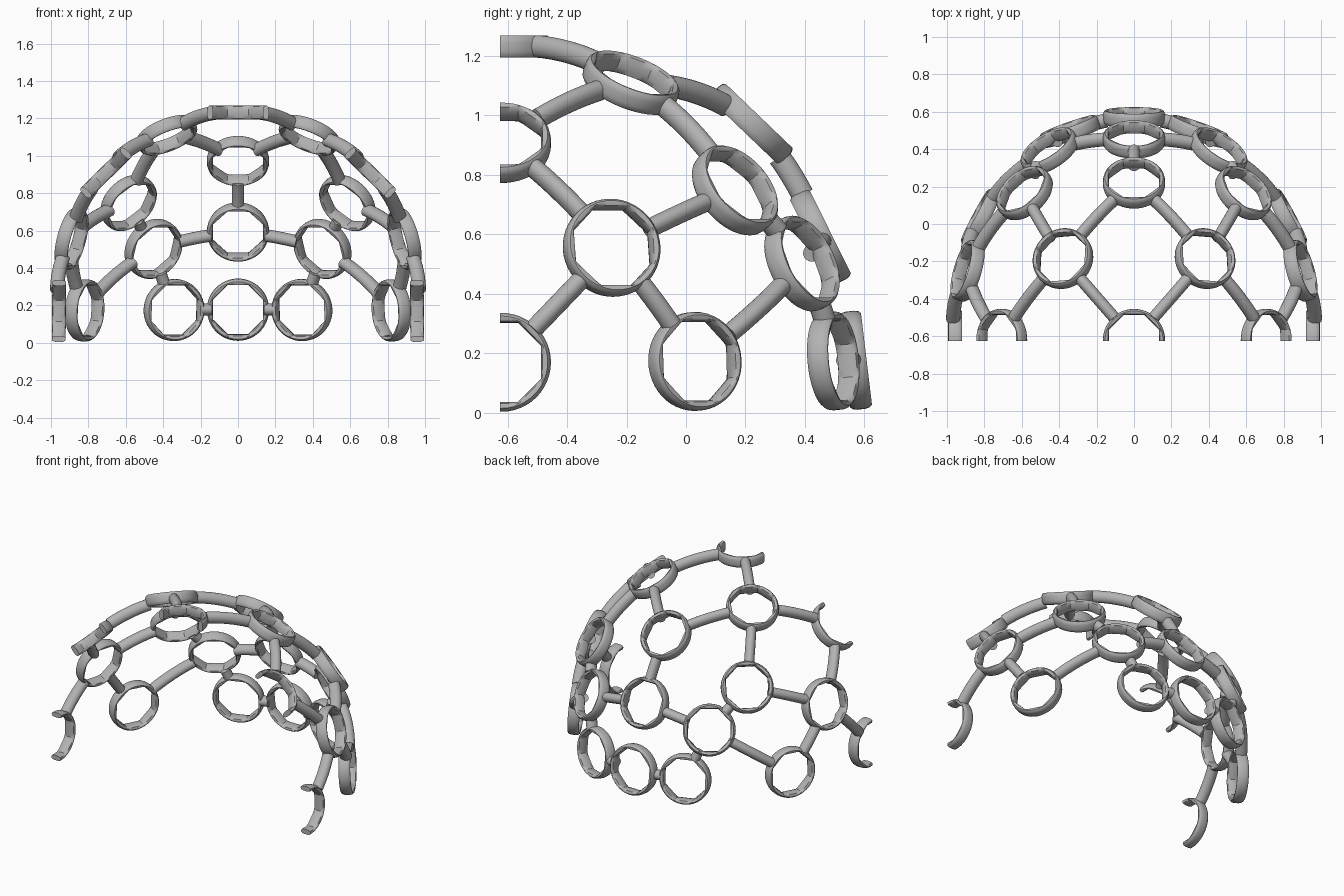
import bpy, bmesh, math
from mathutils import Vector

old = bpy.data.objects.get("Cube")
if old:
    bpy.data.objects.remove(old, do_unlink=True)

CUT_Y = -0.625           # flat front plane that slices the open edge
SEGMENTS, SIDES = 48, 8  # round outside, octagonal hole
HALF_WIDTH, HALF_DEPTH = 0.032, 0.038  # strut oval, deeper across the shell

grey = bpy.data.materials.new("plain_grey")
grey.use_nodes = True
grey.diffuse_color = (0.45, 0.45, 0.45, 1)
grey.node_tree.nodes["Principled BSDF"].inputs["Base Color"].default_value = grey.diffuse_color

# Ring centres and facing directions; those with x > 0 are mirrored
RINGS = {
    "back_base": ((0, 0.57, 0.177), (0, 1, 0.12)),
    "back_middle": ((0, 0.452, 0.592), (0, 0.89, 0.44)),
    "back_upper": ((0, 0.22, 0.972), (0, 0.69, 0.72)),
    "crown": ((0, -0.62, 1.231), (0, 0, 1)),
    "rear_base": ((0.342, 0.495, 0.175), (0.33, 0.93, 0.09)),
    "rear_lower": ((0.452, 0.39, 0.502), (0.5, 0.77, 0.39)),
    "rear_upper": ((0.585, 0.165, 0.748), (0.55, 0.62, 0.55)),
    "shoulder": ((0.38, -0.185, 1.11), (0.35, 0.34, 0.87)),
    "side_base": ((0.82, 0.03, 0.173), (0.88, 0.47, 0.06)),
    "side_middle": ((0.89, -0.25, 0.555), (0.93, 0.27, 0.25)),
    "front_upper": ((0.707, -0.62, 0.908), (0.7, 0, 0.71)),
    "front_base": ((0.957, -0.62, 0.17), (1, 0, 0.01)),
}

# Struts between rings
STRUTS = [
    ("back_base", "rear_base"), ("rear_base", "rear_lower"),
    ("back_middle", "rear_lower"), ("back_middle", "back_upper"),
    ("rear_lower", "rear_upper"), ("rear_lower", "side_base"),
    ("back_upper", "shoulder"), ("rear_upper", "shoulder"),
    ("rear_upper", "side_middle"), ("side_base", "side_middle"),
    ("side_middle", "front_upper"), ("side_middle", "front_base"),
    ("shoulder", "front_upper"), ("shoulder", "crown"),
]

# Wall section: (radius, height, is_octagonal)
SECTION = [
    (0.155, -0.037, False), (0.163, -0.028, False), (0.166, -0.014, False),
    (0.166, 0.014, False), (0.163, 0.028, False), (0.155, 0.037, False),
    (0.15, 0.037, False), (0.138, 0.033, True), (0.133, 0.012, True),
    (0.133, -0.012, True), (0.138, -0.033, True), (0.15, -0.037, False),
]


def place(name, side):
    """Centre and unit facing direction of a ring on one side."""
    centre, facing = (Vector((x * side, y, z)) for x, y, z in RINGS[name])
    return centre, facing.normalized()


def finish(name, bm):
    bmesh.ops.recalc_face_normals(bm, faces=bm.faces[:])
    mesh = bpy.data.meshes.new(name)
    bm.to_mesh(mesh)
    bm.free()
    mesh.materials.append(grey)
    for poly in mesh.polygons:
        poly.use_smooth = True
    mesh.set_sharp_from_angle(angle=math.radians(35))
    obj = bpy.data.objects.new(name, mesh)
    bpy.context.collection.objects.link(obj)


def loft(bm, loops, closed):
    """Bridge a series of vertex loops with quads."""
    n = len(loops[0])
    for i in range(len(loops) if closed else len(loops) - 1):
        a, b = loops[i], loops[(i + 1) % len(loops)]
        for j in range(n):
            k = (j + 1) % n
            bm.faces.new((a[j], a[k], b[k], b[j]))


def ring(name, centre, normal):
    up = Vector((0, 0, 1)) if abs(normal.z) < 0.95 else Vector((0, 1, 0))
    across = up.cross(normal).normalized()
    up = normal.cross(across)
    bm = bmesh.new()
    loops = []
    step = 2 * math.pi / SIDES
    for i in range(SEGMENTS):
        a = 2 * math.pi * i / SEGMENTS
        flat = 1 / math.cos((a + step / 2) % step - step / 2)
        loop = []
        for radius, height, octagonal in SECTION:
            r = radius * flat if octagonal else radius
            loop.append(bm.verts.new(centre + normal * height
                                     + (across * math.cos(a) + up * math.sin(a)) * r))
        loops.append(loop)
    loft(bm, loops, True)
    # Slice rings on the open edge and cap the cut
    if centre.y < -0.5:
        cut = bmesh.ops.bisect_plane(
            bm, geom=bm.verts[:] + bm.edges[:] + bm.faces[:], dist=1e-5,
            plane_co=(0, CUT_Y, 0), plane_no=(0, -1, 0), clear_outer=True)
        edges = [e for e in cut["geom_cut"] if isinstance(e, bmesh.types.BMEdge)]
        bmesh.ops.holes_fill(bm, edges=edges, sides=0)
    finish(name, bm)


def strut(name, start, end):
    """Oval bar bowed gently outward along the dome."""
    (p, p_out), (q, q_out) = start, end
    span = q - p
    bow = (p_out + q_out).normalized() * span.length ** 2 / 8
    trim = 0.148 / span.length
    along = span.normalized()
    u = bow.cross(along).normalized()
    v = along.cross(u)
    bm = bmesh.new()
    loops = []
    for i in range(9):
        t = trim + (1 - 2 * trim) * i / 8
        mid = p + span * t + bow * 4 * t * (1 - t)
        loops.append([bm.verts.new(mid + u * math.cos(a) * HALF_WIDTH
                                   + v * math.sin(a) * HALF_DEPTH)
                      for a in (2 * math.pi * j / 20 for j in range(20))])
    loft(bm, loops, False)
    bm.faces.new(loops[0])
    bm.faces.new(loops[-1])
    finish(name, bm)


# Build both halves; central parts once
for side, label in ((1, "left"), (-1, "right")):
    for name, (centre, facing) in RINGS.items():
        if centre[0] > 0:
            ring(f"{name}_ring_{label}", *place(name, side))
        elif side == 1:
            ring(f"{name}_ring", *place(name, side))
    for a, b in STRUTS:
        central = RINGS[a][0][0] == 0 and RINGS[b][0][0] == 0
        if not central:
            strut(f"strut_{a}_to_{b}_{label}", place(a, side), place(b, side))
        elif side == 1:
            strut(f"strut_{a}_to_{b}", place(a, side), place(b, side))
